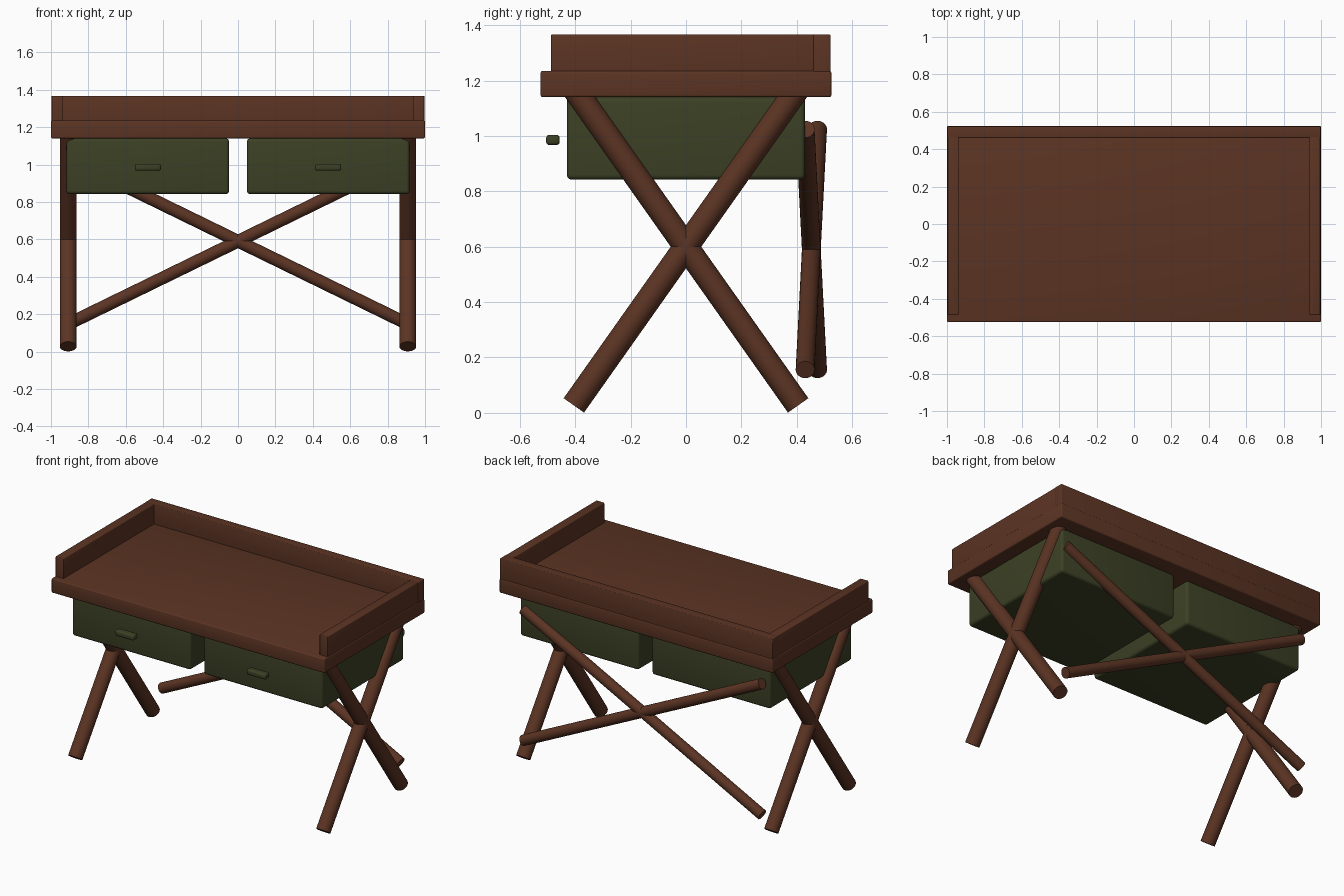
import bpy
from mathutils import Vector

if "Cube" in bpy.data.objects:
    bpy.data.objects.remove(bpy.data.objects["Cube"], do_unlink=True)


def make_material(name, rgb):
    mat = bpy.data.materials.new(name)
    mat.use_nodes = True
    color = (*rgb, 1.0)
    mat.diffuse_color = color
    mat.node_tree.nodes["Principled BSDF"].inputs["Base Color"].default_value = color
    return mat


wood = make_material("brown_wood", (0.105, 0.034, 0.017))
green = make_material("olive_green", (0.045, 0.052, 0.018))


def finish(obj, name, mat):
    obj.name = name
    obj.data.materials.append(mat)
    bpy.ops.object.shade_smooth_by_angle()


def box(name, low, high, mat, bevel, segments=3):
    """Rounded box between two opposite corners."""
    low, high = Vector(low), Vector(high)
    bpy.ops.mesh.primitive_cube_add(size=1, location=(low + high) / 2)
    obj = bpy.context.object
    obj.scale = high - low
    bpy.ops.object.transform_apply(location=False, rotation=False, scale=True)
    mod = obj.modifiers.new("rounded_edges", "BEVEL")
    mod.width = bevel
    mod.segments = segments
    bpy.ops.object.modifier_apply(modifier=mod.name)
    finish(obj, name, mat)


def rod(name, start, end, radius, mat):
    """Round bar between two points."""
    start, end = Vector(start), Vector(end)
    axis = end - start
    bpy.ops.mesh.primitive_cylinder_add(
        vertices=32, radius=radius, depth=axis.length, location=(start + end) / 2,
        rotation=axis.to_track_quat("Z", "Y").to_euler())
    finish(bpy.context.object, name, mat)


# Table top and the raised back rail
box("table_top", (-1, -0.525, 1.14), (1, 0.525, 1.235), wood, 0.008)
box("back_rail", (-0.998, 0.46, 1.19), (0.998, 0.522, 1.367), wood, 0.005)

for side, word in ((1, "left"), (-1, "right")):
    # Side rail
    inner, outer = sorted((side * 0.937, side * 0.996))
    box(f"{word}_side_rail", (inner, -0.487, 1.2), (outer, 0.5, 1.367), wood, 0.005)

    # Drawer box and its handle
    inner, outer = sorted((side * 0.048, side * 0.917))
    box(f"{word}_drawer", (inner, -0.43, 0.842), (outer, 0.43, 1.14), green, 0.018, 4)
    x = side * 0.482
    box(f"{word}_drawer_handle", (x - 0.07, -0.505, 0.967), (x + 0.07, -0.456, 1.004),
        green, 0.012, 4)

    # Crossed legs
    for lean, end in ((1, "front"), (-1, "back")):
        rod(f"{word}_{end}_leg", (side * 0.908, -lean * 0.405, 0.027),
            (side * 0.908, lean * 0.405, 1.173), 0.045, wood)

    # Crossed back brace, slightly skewed towards one side
    rod(f"{word}_back_brace", (0.89, 0.43, 0.59 - side * 0.434),
        (-0.89, 0.475, 0.59 + side * 0.434), 0.034, wood)
